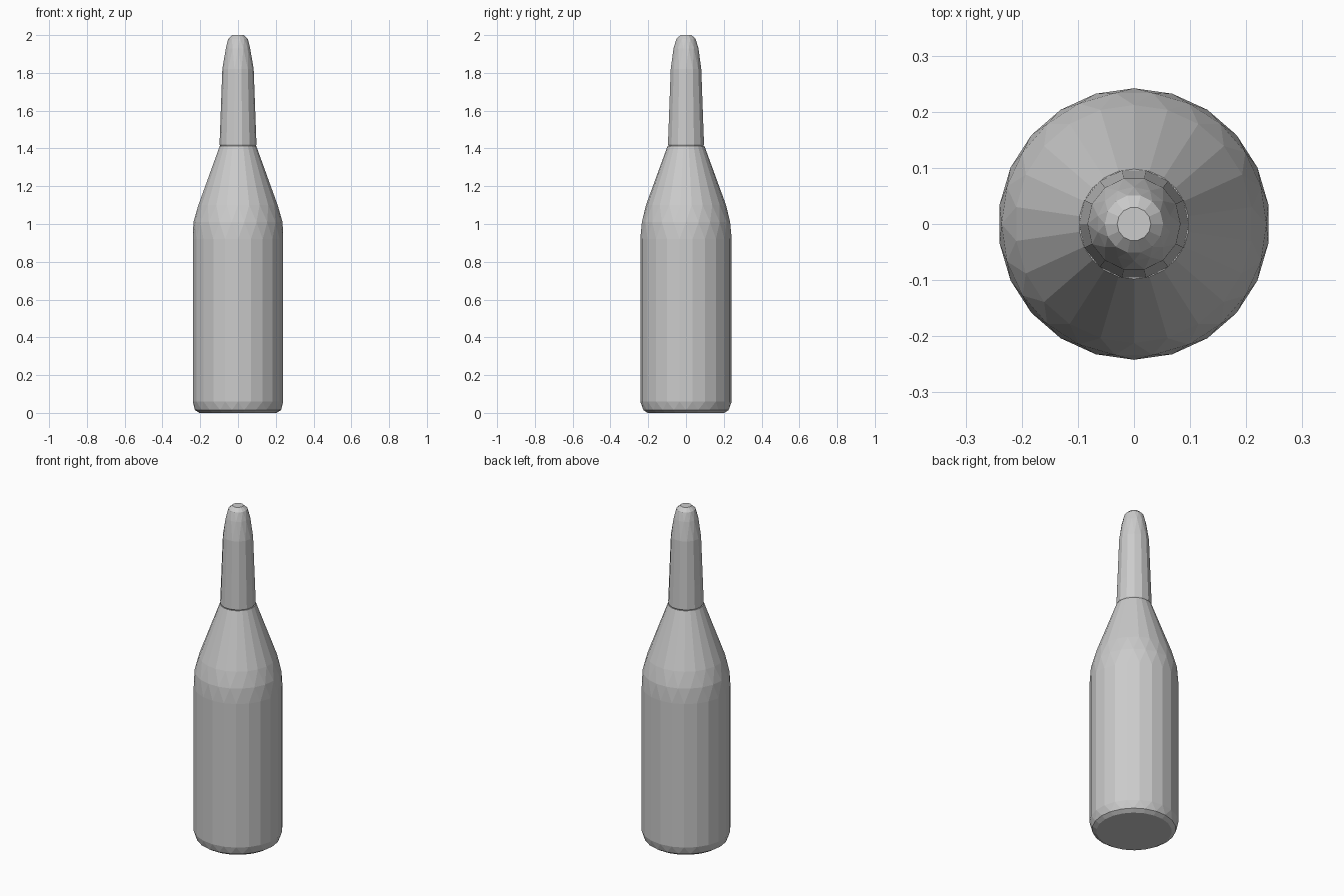
import bpy
import bmesh
from math import cos, sin, pi

cube = bpy.data.objects.get("Cube")
if cube:
    bpy.data.objects.remove(cube, do_unlink=True)

grey = bpy.data.materials.new("plain grey")
grey.use_nodes = True
colour = (0.6, 0.6, 0.6, 1)
grey.diffuse_color = colour
grey.node_tree.nodes["Principled BSDF"].inputs["Base Color"].default_value = colour


def faceted_shell(name, sides, profile, cap_bottom, cap_top):
    """Join rings of (radius, height, half-step twist); twisted joins become triangles."""
    bm = bmesh.new()
    rings = []
    for radius, z, twist in profile:
        ring = []
        for i in range(sides):
            a = 2 * pi * (i + twist / 2) / sides
            ring.append(bm.verts.new((radius * cos(a), radius * sin(a), z)))
        rings.append(ring)
    for k in range(len(rings) - 1):
        low, high = rings[k], rings[k + 1]
        step = profile[k + 1][2] - profile[k][2]
        for i in range(sides):
            j = (i + 1) % sides
            if step == 0:
                bm.faces.new((low[i], low[j], high[j], high[i]))
            elif step > 0:
                bm.faces.new((low[i], low[j], high[i]))
                bm.faces.new((low[j], high[j], high[i]))
            else:
                bm.faces.new((low[i], low[j], high[j]))
                bm.faces.new((low[i], high[j], high[i]))
    if cap_bottom:
        bm.faces.new(list(reversed(rings[0])))
    if cap_top:
        bm.faces.new(rings[-1])
    mesh = bpy.data.meshes.new(name)
    bm.to_mesh(mesh)
    bm.free()
    mesh.materials.append(grey)
    obj = bpy.data.objects.new(name, mesh)
    bpy.context.collection.objects.link(obj)
    return obj


# Body with rounded base and sloping shoulder
faceted_shell("bottle_body", 22, [
    (0.205, 0.0, 0), (0.228, 0.015, 0), (0.242, 0.06, 1),
    (0.242, 0.92, 1), (0.236, 1.01, 0), (0.212, 1.1, 1),
    (0.098, 1.412, 1), (0.085, 1.412, 1),
], True, False)

# Wrapped neck with a narrow lower lip and rounded tip
faceted_shell("neck_cover", 14, [
    (0.09, 1.405, 0), (0.098, 1.42, 0), (0.093, 1.55, 0),
    (0.083, 1.82, 0), (0.066, 1.93, 1), (0.052, 1.98, 0), (0.03, 2.0, 0),
], True, True)
